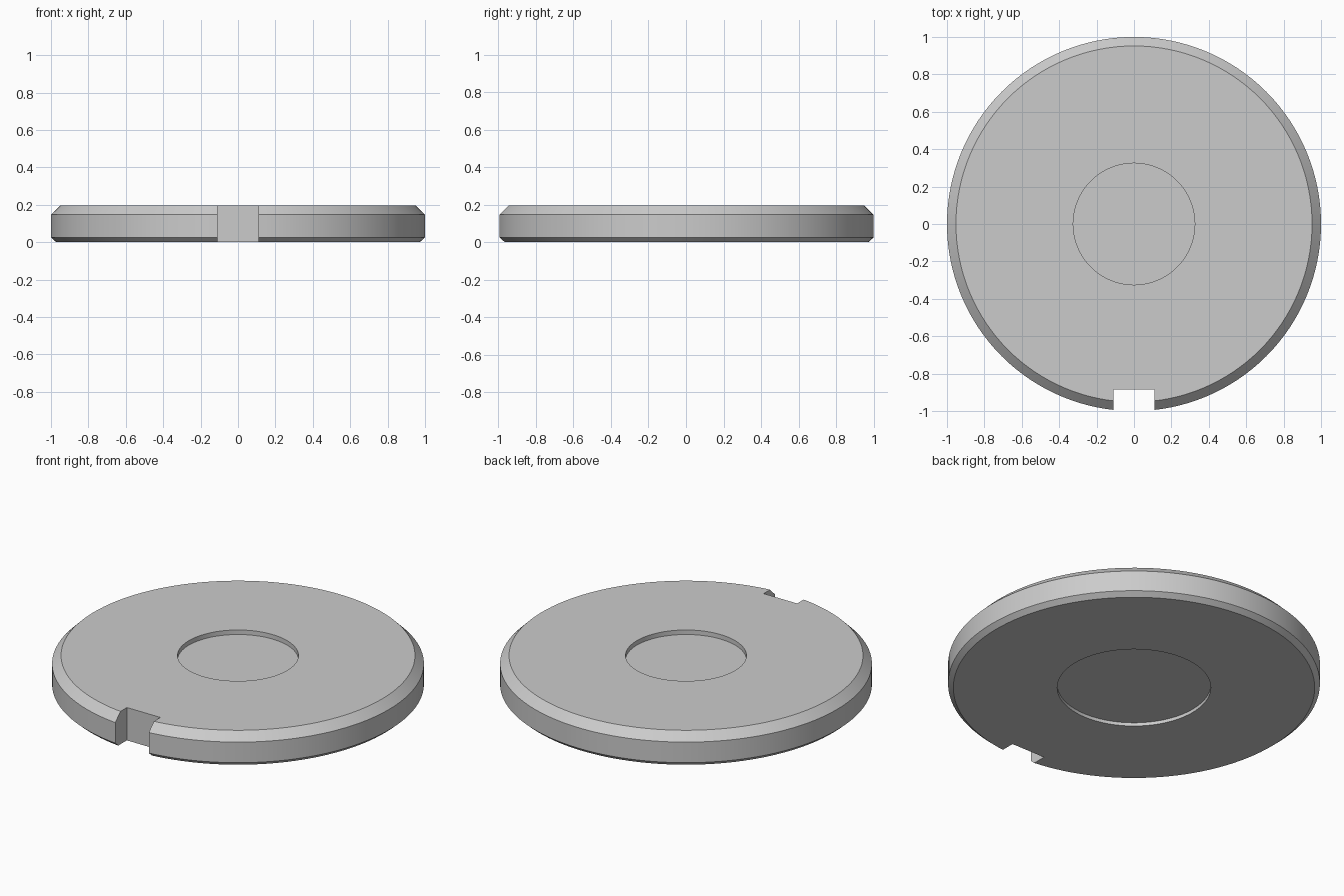
import bpy
import bmesh
import math

cube = bpy.data.objects.get("Cube")
if cube:
    bpy.data.objects.remove(cube, do_unlink=True)

SEGMENTS = 128

# Plain grey material
grey = bpy.data.materials.new("light grey")
grey.use_nodes = True
colour = (0.6, 0.6, 0.6, 1)
grey.diffuse_color = colour
grey.node_tree.nodes["Principled BSDF"].inputs["Base Color"].default_value = colour


def lathe(name, profile):
    """Revolve a closed (radius, height) profile that starts and ends on the axis."""
    bm = bmesh.new()
    verts = [bm.verts.new((r, 0, z)) for r, z in profile]
    edges = [bm.edges.new(pair) for pair in zip(verts, verts[1:])]
    bmesh.ops.spin(bm, geom=verts + edges, cent=(0, 0, 0), axis=(0, 0, 1),
                   angle=math.tau, steps=SEGMENTS, use_duplicate=False)
    bmesh.ops.remove_doubles(bm, verts=bm.verts, dist=1e-4)
    bmesh.ops.recalc_face_normals(bm, faces=bm.faces)
    mesh = bpy.data.meshes.new(name)
    bm.to_mesh(mesh)
    bm.free()
    mesh.materials.append(grey)
    obj = bpy.data.objects.new(name, mesh)
    bpy.context.collection.objects.link(obj)
    return obj


# Disc with chamfered rims and a shallow round recess on each face
disc = lathe("disc", [
    (0, 0.02), (0.413, 0.02), (0.413, 0), (0.972, 0), (1, 0.025),
    (1, 0.147), (0.952, 0.195), (0.325, 0.195), (0.325, 0.168), (0, 0.168),
])

# Square notch through the front rim
bpy.ops.mesh.primitive_cube_add(size=1, location=(0, -1.085, 0.1))
cutter = bpy.context.object
cutter.name = "notch_cutter"
cutter.scale = (0.22, 0.4, 1)
cutter.hide_render = True
cutter.data.materials.append(grey)

notch = disc.modifiers.new("notch", "BOOLEAN")
notch.operation = "DIFFERENCE"
notch.solver = "EXACT"
notch.object = cutter

bpy.ops.object.select_all(action="DESELECT")
disc.select_set(True)
bpy.context.view_layer.objects.active = disc
bpy.ops.object.modifier_apply(modifier=notch.name)
bpy.data.objects.remove(cutter, do_unlink=True)
bpy.ops.object.shade_smooth_by_angle(angle=math.radians(20))
